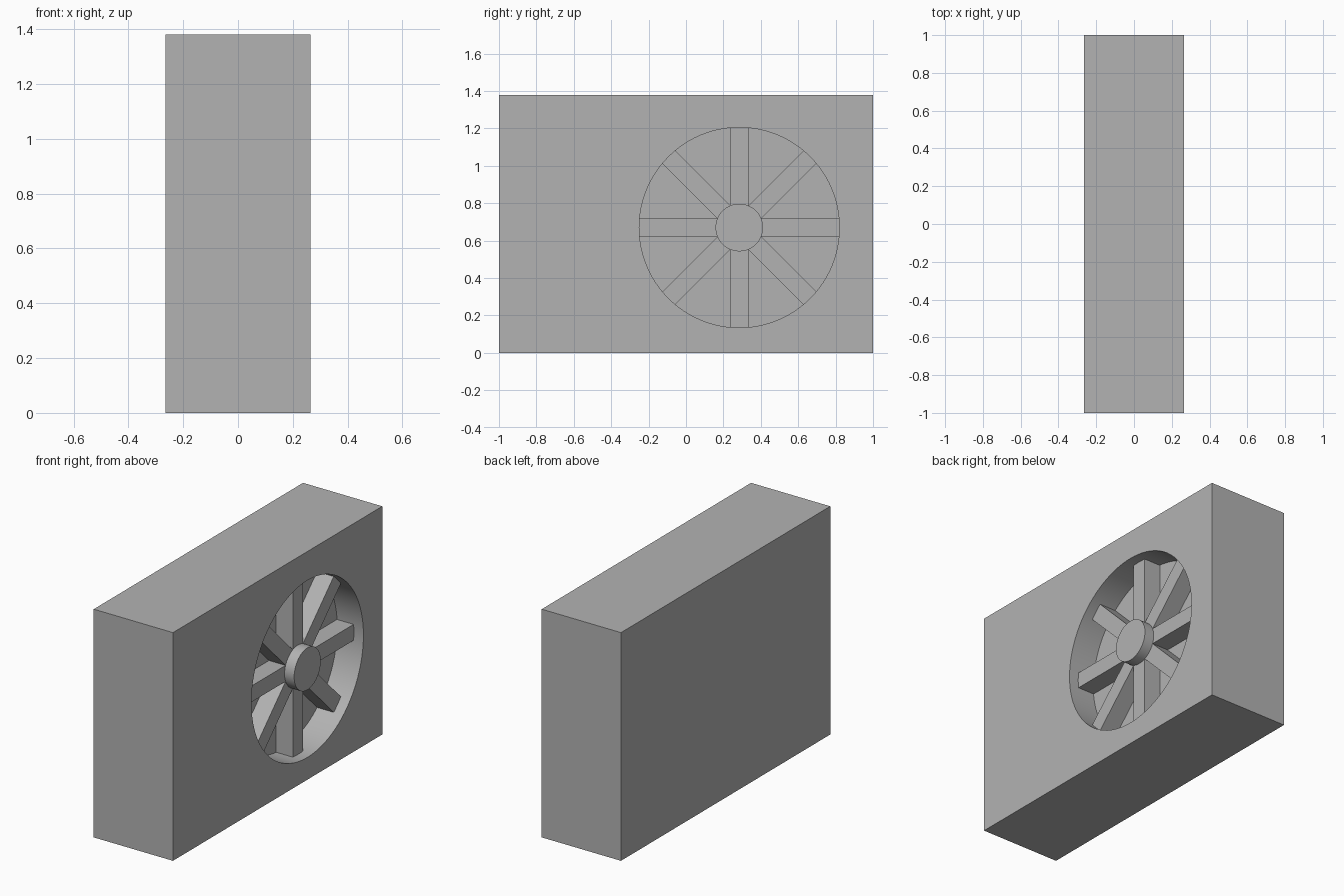
import bpy
import math
from mathutils import Matrix

if "Cube" in bpy.data.objects:
    bpy.data.objects.remove(bpy.data.objects["Cube"])

# Overall sizes
WIDTH, LENGTH, HEIGHT = 0.53, 2.0, 1.38
FACE_X = WIDTH / 2
FAN_Y, FAN_Z = 0.285, 0.67
FAN_R, FAN_DEPTH = 0.535, 0.175
HUB_R = 0.127
SPOKE_W, SPOKE_RECESS, SPOKES = 0.097, 0.064, 8

grey = bpy.data.materials.new("plain grey")
grey.use_nodes = True
colour = (0.45, 0.45, 0.45, 1)
grey.diffuse_color = colour
grey.node_tree.nodes["Principled BSDF"].inputs["Base Color"].default_value = colour


def finish(name):
    obj = bpy.context.object
    obj.name = name
    obj.data.materials.append(grey)
    return obj


def box(name, size, location):
    bpy.ops.mesh.primitive_cube_add(size=1, location=location)
    obj = finish(name)
    obj.data.transform(Matrix.Diagonal((*size, 1)))
    return obj


def disc(name, radius, x_min, x_max):
    """Cylinder along x, on the fan axis."""
    bpy.ops.mesh.primitive_cylinder_add(
        vertices=96, radius=radius, depth=x_max - x_min,
        location=((x_min + x_max) / 2, FAN_Y, FAN_Z),
        rotation=(0, math.pi / 2, 0))
    return finish(name)


def smooth(obj):
    bpy.ops.object.select_all(action='DESELECT')
    obj.select_set(True)
    bpy.context.view_layer.objects.active = obj
    bpy.ops.object.shade_smooth_by_angle(angle=math.radians(30))


# Housing with a round blind recess on its +x face
housing = box("housing", (WIDTH, LENGTH, HEIGHT), (0, 0, HEIGHT / 2))
floor_x = FACE_X - FAN_DEPTH
cutter = disc("recess_cutter", FAN_R, floor_x, FACE_X + 0.1)
cutter.hide_render = True
cut = housing.modifiers.new("recess", 'BOOLEAN')
cut.operation = 'DIFFERENCE'
cut.solver = 'EXACT'
cut.object = cutter
bpy.context.view_layer.objects.active = housing
bpy.ops.object.modifier_apply(modifier=cut.name)
bpy.data.objects.remove(cutter)
smooth(housing)

# Hub, flush with the housing face
smooth(disc("fan_hub", HUB_R, floor_x, FACE_X))

# Spokes from the hub to the recess wall, set back from the face
inner, outer = HUB_R - 0.01, FAN_R + 0.002
middle = (inner + outer) / 2
thickness = FAN_DEPTH - SPOKE_RECESS
for i in range(SPOKES):
    angle = i * math.tau / SPOKES
    spoke = box(f"fan_spoke_{i + 1}", (thickness, outer - inner, SPOKE_W),
                (floor_x + thickness / 2,
                 FAN_Y + middle * math.cos(angle),
                 FAN_Z + middle * math.sin(angle)))
    spoke.rotation_euler.x = angle
